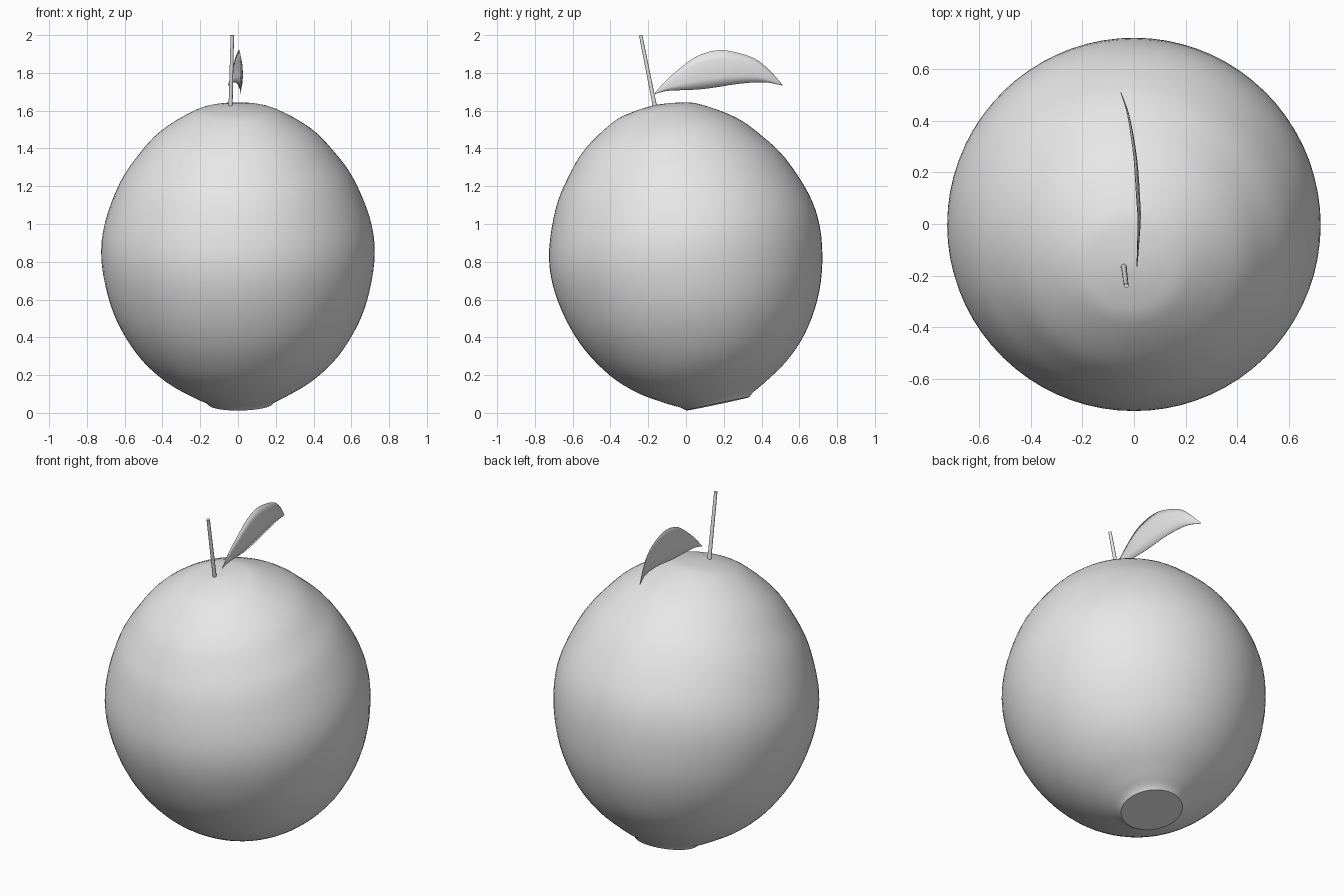
import bpy
import bmesh
import math
from mathutils import Vector, Matrix

default = bpy.data.objects.get("Cube")
if default:
    bpy.data.objects.remove(default, do_unlink=True)

grey = bpy.data.materials.new("plain_grey")
grey.use_nodes = True
grey.diffuse_color = (0.8, 0.8, 0.8, 1)
grey.node_tree.nodes["Principled BSDF"].inputs["Base Color"].default_value = (0.8, 0.8, 0.8, 1)


def finish(bm, name, angle):
    bmesh.ops.recalc_face_normals(bm, faces=bm.faces[:])
    mesh = bpy.data.meshes.new(name)
    bm.to_mesh(mesh)
    bm.free()
    mesh.materials.append(grey)
    obj = bpy.data.objects.new(name, mesh)
    bpy.context.collection.objects.link(obj)
    bpy.ops.object.select_all(action="DESELECT")
    obj.select_set(True)
    bpy.context.view_layer.objects.active = obj
    bpy.ops.object.shade_smooth_by_angle(angle=math.radians(angle))
    return obj


def smooth_path(points, steps):
    """Catmull-Rom curve through the points."""
    p = [Vector(q) for q in points]
    p = [2 * p[0] - p[1]] + p + [2 * p[-1] - p[-2]]
    out = []
    for a, b, c, d in zip(p, p[1:], p[2:], p[3:]):
        for i in range(steps):
            t = i / steps
            out.append(0.5 * (2 * b + (c - a) * t + (2 * a - 5 * b + 4 * c - d) * t ** 2
                              + (3 * b - a - 3 * c + d) * t ** 3))
    return out + [p[-2]]


# Fruit body: lathed profile of (radius, height) with a flat blossom end, then leaned back
profile = smooth_path([(0.17, -0.808), (0.197, -0.786), (0.265, -0.75), (0.40, -0.665),
                       (0.525, -0.545), (0.63, -0.38), (0.695, -0.2), (0.724, 0),
                       (0.702, 0.18), (0.62, 0.39), (0.525, 0.53), (0.41, 0.655),
                       (0.235, 0.765), (0.12, 0.797), (0, 0.81)], 4)
sides = 72
bm = bmesh.new()
rings = []
for r, h in profile[:-1]:
    rings.append([bm.verts.new((r * math.cos(math.tau * i / sides),
                                r * math.sin(math.tau * i / sides), h)) for i in range(sides)])
top = bm.verts.new((0, 0, profile[-1][1]))
bm.faces.new(rings[0])
for i in range(sides):
    j = (i + 1) % sides
    for low, high in zip(rings, rings[1:]):
        bm.faces.new((low[i], low[j], high[j], high[i]))
    bm.faces.new((rings[-1][i], rings[-1][j], top))
lean = Matrix.Translation((0, 0, 0.838)) @ Matrix.Rotation(math.radians(12), 4, "X")
lean = lean @ Matrix.Rotation(math.radians(-1), 4, "Y")
bm.transform(lean)
finish(bm, "fruit_body", 35)

# Stem: thin straight rod
start, end = Vector((-0.04, -0.16, 1.60)), Vector((-0.03, -0.24, 2.0))
bm = bmesh.new()
bmesh.ops.create_cone(bm, cap_ends=True, segments=12, radius1=0.011, radius2=0.009,
                      depth=(end - start).length)
turn = (end - start).to_track_quat("Z", "Y").to_matrix().to_4x4()
bm.transform(Matrix.Translation((start + end) / 2) @ turn)
finish(bm, "stem", 40)

# Leaf: upright curved blade, each station is (x, y, lower z, upper z)
stations = [(0.016, -0.165, 1.688, 1.692), (0.018, -0.10, 1.705, 1.765),
            (0.02, 0.02, 1.71, 1.865), (0.015, 0.10, 1.716, 1.905),
            (0.01, 0.18, 1.727, 1.92), (0.004, 0.26, 1.74, 1.91),
            (-0.01, 0.365, 1.75, 1.875), (-0.024, 0.44, 1.748, 1.815),
            (-0.046, 0.51, 1.733, 1.737)]
bm = bmesh.new()
columns = []
for x, y, low, high in smooth_path([Vector(s) for s in stations], 3):
    column = []
    for k in range(5):
        t = k / 4
        bow = 0.012 * (high - low) / 0.19 * (1 - (2 * t - 1) ** 2)
        column.append(bm.verts.new((x + bow - 0.005, y, low + (high - low) * t)))
    columns.append(column)
for a, b in zip(columns, columns[1:]):
    for k in range(4):
        bm.faces.new((a[k], b[k], b[k + 1], a[k + 1]))
leaf = finish(bm, "leaf", 40)
solid = leaf.modifiers.new("thickness", "SOLIDIFY")
solid.thickness = 0.003
solid.offset = 0
